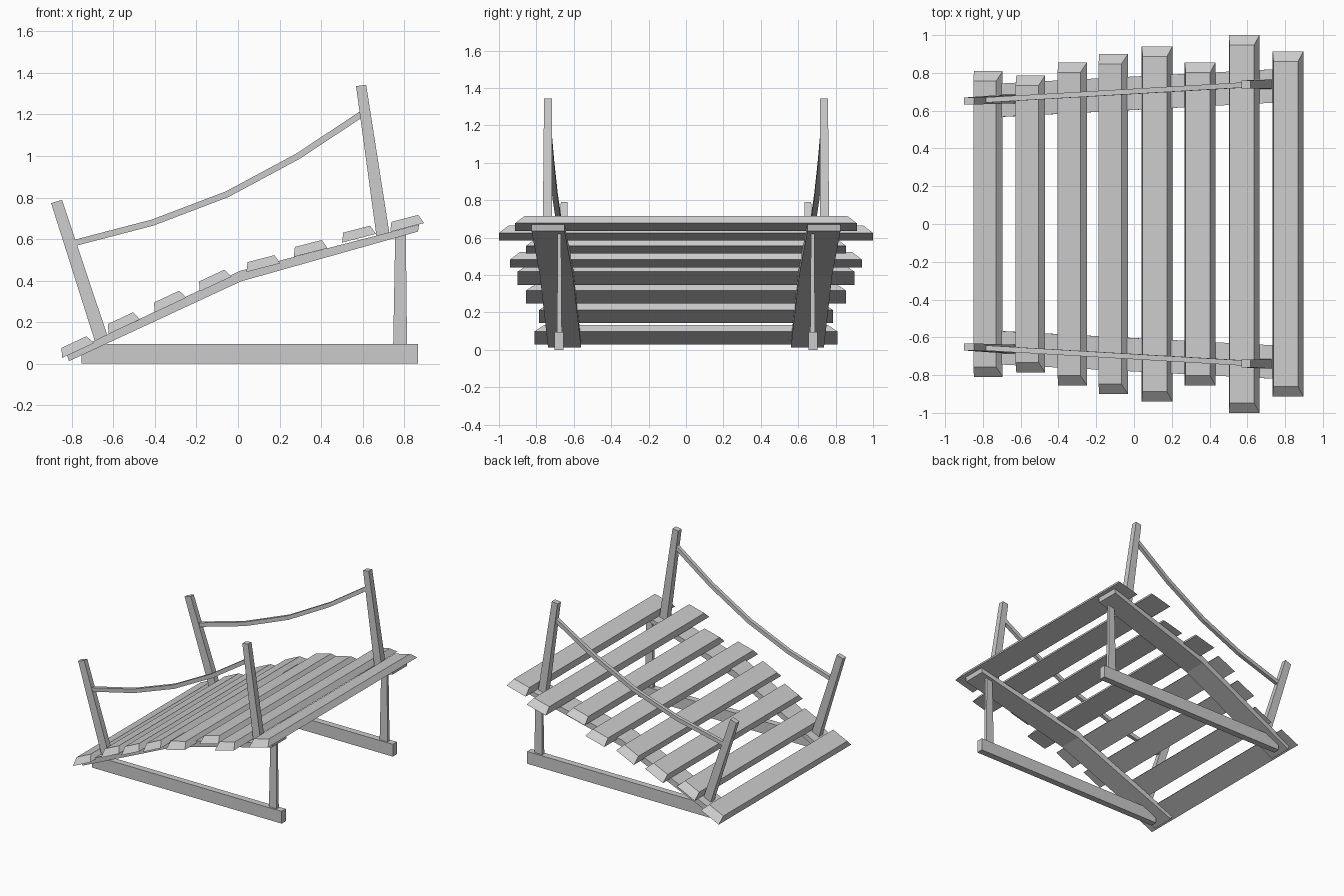
import bpy, bmesh, math
from mathutils import Vector

if "Cube" in bpy.data.objects:
    bpy.data.objects.remove(bpy.data.objects["Cube"])


def loft(name, rings, mirror=True):
    """Skin a solid through four-cornered rings; optionally mirror it across y."""
    bm = bmesh.new()
    vs = [[bm.verts.new(p) for p in r] for r in rings]
    for a, b in zip(vs, vs[1:]):
        for i in range(4):
            j = (i + 1) % 4
            bm.faces.new((a[i], a[j], b[j], b[i]))
    bm.faces.new(vs[0])
    bm.faces.new(vs[-1])
    bmesh.ops.recalc_face_normals(bm, faces=bm.faces)
    me = bpy.data.meshes.new(name)
    bm.to_mesh(me)
    bm.free()
    ob = bpy.data.objects.new(name, me)
    bpy.context.collection.objects.link(ob)
    if mirror:
        m = ob.modifiers.new("Mirror", 'MIRROR')
        m.use_axis = (False, True, False)
        m.use_mirror_merge = False
    return ob


def section(x0, z0, x1, z1, y, wy):
    """Ring spanning two side-view points, with width wy around y."""
    h = wy / 2
    return [(x0, y - h, z0), (x0, y + h, z0), (x1, y + h, z1), (x1, y - h, z1)]


def bar(name, points):
    """Bar through (x, y, z, side width, y width), sections square to the path."""
    rings = []
    for i, (x, y, z, w, wy) in enumerate(points):
        a, b = points[max(i - 1, 0)], points[min(i + 1, len(points) - 1)]
        d = Vector((b[0] - a[0], b[2] - a[2])).normalized()
        nx, nz = -d.y * w / 2, d.x * w / 2
        rings.append(section(x - nx, z - nz, x + nx, z + nz, y, wy))
    return loft(name, rings)


# Planks: bevelled boards (centre x, base z, half length)
planks = [(-.771, .063, .81), (-.547, .178, .785), (-.325, .282, .855), (-.108, .383, .90),
          (.122, .462, .94), (.350, .535, .855), (.583, .604, 1.0), (.815, .656, .913)]
for i, (x, z, hy) in enumerate(planks):
    ang = math.radians(25 if i < 4 else 14.5)
    c, s = math.cos(ang), math.sin(ang)
    rings = []
    for u, v, h in ((.084, 0, hy), (.067, .045, hy - .052)):
        rings.append([(x + a * u * c - v * s, b * h, z + a * u * s + v * c)
                      for a, b in ((-1, -1), (1, -1), (1, 1), (-1, 1))])
    loft(f"plank_{i + 1}", rings, mirror=False)

# Stringers: bent boards under the planks, spreading slightly to the right
loft("stringers", [section(xb, zb, xt, zt, .692 + .0525 * xb, .177) for xb, zb, xt, zt in
                   ((-.814, .012, -.826, .046), (.014, .396, .008, .446), (.867, .636, .873, .670))])

# Ground beams and support legs
bar("ground_beams", [(-.755, .679, .0475, .095, .05), (.867, .679, .0475, .095, .05)])
bar("support_legs", [(.781, .677, .08, .067, .026), (.783, .677, .63, .051, .018)])

# Leaning handrail posts
bar("low_posts", [(-.655, .662, .108, .066, .046), (-.874, .651, .781, .055, .037)])
bar("high_posts", [(.70, .741, .608, .064, .05), (.593, .738, 1.340, .049, .042)])

# Sagging ropes
rope = [(-.80, .578), (-.412, .679), (-.052, .816), (.287, .998), (.60, 1.205)]
bar("ropes", [(x, .702 + .058 * x, z, .03, .028) for x, z in rope])
